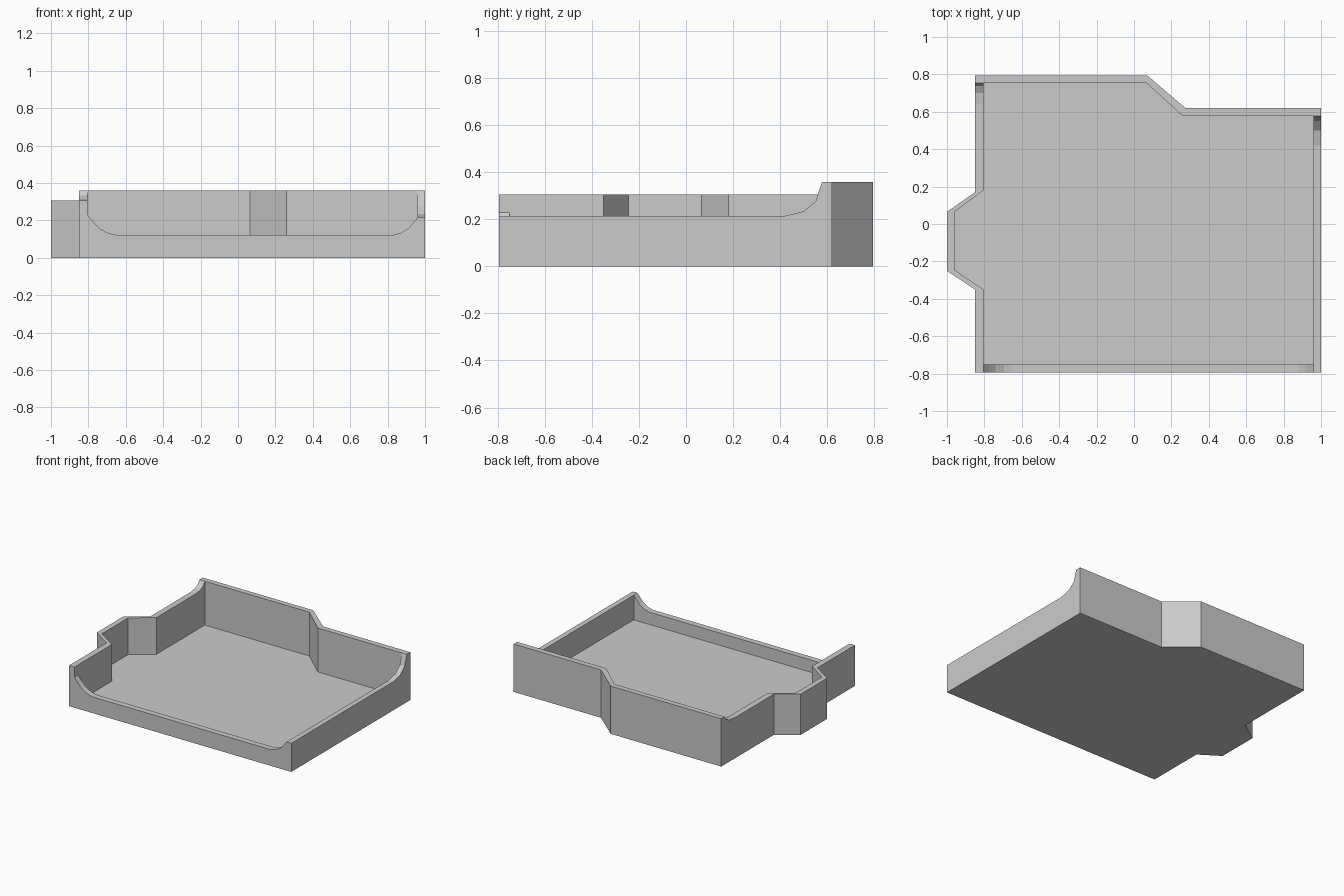
import bpy

if "Cube" in bpy.data.objects:
    bpy.data.objects.remove(bpy.data.objects["Cube"])

FLOOR = 0.03
BACK, LEFT, RIGHT, FRONT = 0.36, 0.306, 0.215, 0.122

# Rim stations, counter-clockwise: (outer xy, inner xy, wall height)
rim = []


def add(outer, inner, h):
    rim.append((outer, inner, h))


# front wall: low lip that sweeps up to both ends, with a step at the left end
add((-0.85, -0.795), (-0.805, -0.75), LEFT)
for x, h in [(-0.805, LEFT), (-0.805, 0.23), (-0.775, 0.193), (-0.74, 0.157),
             (-0.695, 0.132), (-0.65, FRONT), (0.83, FRONT), (0.875, 0.134),
             (0.915, 0.16), (0.96, RIGHT)]:
    add((x, -0.795), (x, -0.75), h)

# right wall: level, then sweeping up to the back wall
add((1.0, -0.795), (0.96, -0.75), RIGHT)
for y, h in [(-0.75, RIGHT), (0.42, RIGHT), (0.50, 0.234), (0.552, 0.278), (0.578, BACK)]:
    add((1.0, y), (0.96, y), h)

# back wall with the diagonal jog
add((1.0, 0.62), (0.96, 0.578), BACK)
add((0.275, 0.62), (0.26, 0.578), BACK)
add((0.07, 0.795), (0.065, 0.755), BACK)
add((-0.85, 0.795), (-0.805, 0.755), BACK)

# left wall: sweep down from the back wall, then the bay bump
for y, h in [(0.755, BACK), (0.738, 0.334), (0.70, 0.314), (0.64, LEFT)]:
    add((-0.85, y), (-0.805, y), h)
add((-0.85, 0.17), (-0.805, 0.18), LEFT)
add((-1.0, 0.065), (-0.96, 0.065), LEFT)
add((-1.0, -0.25), (-0.96, -0.245), LEFT)
add((-0.85, -0.35), (-0.805, -0.35), LEFT)

# shared vertices and face helper
verts, index, faces = [], {}, []


def vid(xy, z):
    key = (xy[0], xy[1], z)
    if key not in index:
        index[key] = len(verts)
        verts.append(key)
    return index[key]


def face(ids):
    clean = list(dict.fromkeys(ids))
    if len(clean) > 2:
        faces.append(clean)


# wall skins: outside, top edge, inside
for (o1, i1, h1), (o2, i2, h2) in zip(rim, rim[1:] + rim[:1]):
    if o1 != o2:
        face([vid(o1, 0), vid(o2, 0), vid(o2, h2), vid(o1, h1)])
    face([vid(o1, h1), vid(o2, h2), vid(i2, h2), vid(i1, h1)])
    if i1 != i2:
        face([vid(i1, h1), vid(i2, h2), vid(i2, FLOOR), vid(i1, FLOOR)])

# underside and inner floor
face([vid(o, 0) for o, i, h in reversed(rim)])
face([vid(i, FLOOR) for o, i, h in rim])

mesh = bpy.data.meshes.new("open_tray")
mesh.from_pydata(verts, [], faces)
mesh.update()
tray = bpy.data.objects.new("open_tray", mesh)
bpy.context.collection.objects.link(tray)
